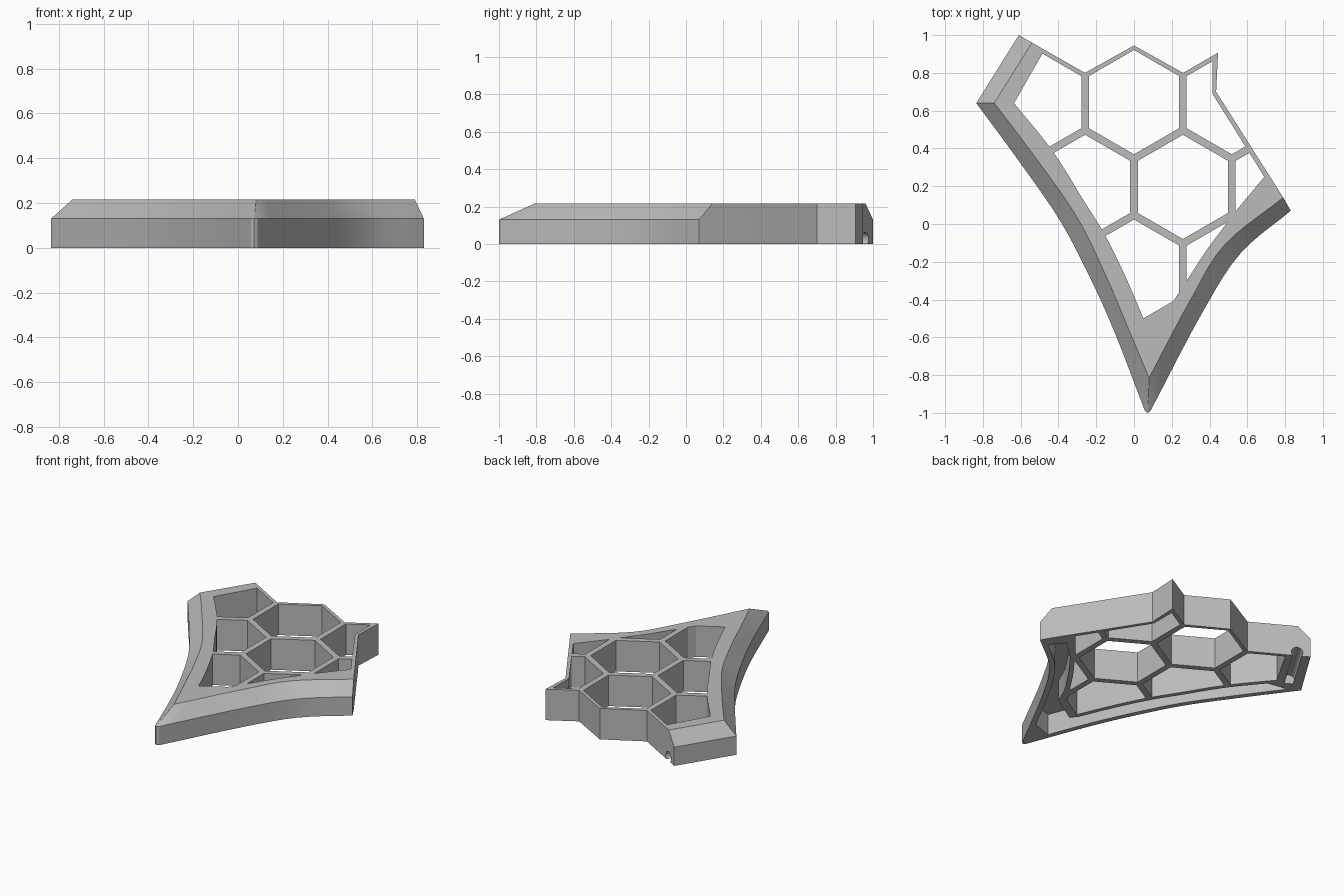
import bpy, bmesh, math
from mathutils import Vector, Matrix

cube = bpy.data.objects.get("Cube")
if cube:
    bpy.data.objects.remove(cube, do_unlink=True)

HEIGHT, SHOULDER = 0.215, 0.13
PITCH, BAR = 0.518, 0.04


def smooth_path(points, steps=5):
    """Catmull-Rom samples through 2D points."""
    p = [Vector(q) for q in points]
    p = [2 * p[0] - p[1]] + p + [2 * p[-1] - p[-2]]
    out = []
    for a, b, c, d in zip(p, p[1:], p[2:], p[3:]):
        for i in range(steps):
            t = i / steps
            out.append(0.5 * (2 * b + (c - a) * t + (2 * a - 5 * b + 4 * c - d) * t ** 2
                              + (3 * b - a - 3 * c + d) * t ** 3))
    return out + [p[-2]]


def offset_path(path, dist):
    """Shift a path to its left side."""
    out = []
    for i, q in enumerate(path):
        t = (path[min(i + 1, len(path) - 1)] - path[max(i - 1, 0)]).normalized()
        out.append(q + Vector((-t.y, t.x)) * dist)
    return out


def loft(name, outlines, heights):
    """Closed solid through stacked outlines with equal point counts."""
    bm = bmesh.new()
    rings = [[bm.verts.new((q[0], q[1], z)) for q in o] for o, z in zip(outlines, heights)]
    n = len(rings[0])
    for lo, hi in zip(rings, rings[1:]):
        for i in range(n):
            j = (i + 1) % n
            bm.faces.new((lo[i], lo[j], hi[j], hi[i]))
    bm.faces.new(rings[0][::-1])
    bm.faces.new(rings[-1])
    bmesh.ops.remove_doubles(bm, verts=bm.verts, dist=0.0005)
    bmesh.ops.recalc_face_normals(bm, faces=bm.faces)
    return finish(name, bm)


def finish(name, bm):
    mesh = bpy.data.meshes.new(name)
    bm.to_mesh(mesh)
    bm.free()
    obj = bpy.data.objects.new(name, mesh)
    bpy.context.collection.objects.link(obj)
    return obj


def boolean(target, cutter, operation):
    mod = target.modifiers.new("cut", 'BOOLEAN')
    mod.operation, mod.object, mod.solver = operation, cutter, 'EXACT'
    bpy.context.view_layer.objects.active = target
    bpy.ops.object.modifier_apply(modifier=mod.name)
    bpy.data.objects.remove(cutter, do_unlink=True)


# Outer curves of the two arms, at the shoulder and on the top face
left_low = smooth_path([(-.835, .64), (-.6, .32), (-.39, .015), (-.23, -.29), (-.1, -.58), (.058, -.99)])
left_top = smooth_path([(-.74, .64), (-.55, .39), (-.31, .05), (-.155, -.26), (-.04, -.53), (.078, -.81)])
right_low = smooth_path([(.087, -.99), (.35, -.49), (.56, -.16), (.83, .07)])
right_top = smooth_path([(.082, -.81), (.3, -.4), (.48, -.11), (.79, .14)])

# Straight broken edge at the back, following the honeycomb
back = [(.79, .14), (.435, .7), (.445, .907), (.26, .8), (0, .945), (-.26, .8), (-.54, .96)]
low = left_low + [(.072, -1)] + right_low + back + [(-.61, 1)]
top = left_top + [(.08, -.811)] + right_top + back + [(-.54, .96)]
frame = loft("honeycomb_frame", [low, low, top], [0, SHOULDER, HEIGHT])

# Hexagonal openings, limited by the inner line of the arms
row = PITCH * math.sqrt(3) / 2
cells = [(-1, 0), (0, 0), (1, 0), (-.5, 1), (.5, 1), (1.5, 1), (0, 2), (1, 2)]
bm = bmesh.new()
for cx, cy in cells:
    place = Matrix.Translation((cx * PITCH, .645 - cy * row, HEIGHT / 2))
    bmesh.ops.create_cone(bm, cap_ends=True, segments=6, depth=.6,
                          radius1=(PITCH - BAR) / math.sqrt(3),
                          radius2=(PITCH - BAR) / math.sqrt(3), matrix=place)
openings = finish("opening_cutter", bm)
xs = [v.co.x for v in openings.data.vertices]
inner_left = smooth_path([(-.635, .64), (-.43, .385), (-.27, .13), (-.15, -.065), (-.04, -.29), (.05, -.5)])
inner_right = smooth_path([(.285, -.29), (.38, -.145), (.48, -.01), (.54, .07)])
region = inner_left + [(.06, -.53), (.2, -.42), (.24, -.36)] + inner_right + [
    (.69, .25), (.415, .69), (.415, 1.05), (-.4, 1.05)]
boolean(openings, loft("region_cutter", [region, region], [-.1, .4]), 'INTERSECT')
boolean(frame, openings, 'DIFFERENCE')

# Hollow underside of both arms, leaving a thin outer wall
wall = [q for q in offset_path(left_low, .035)[1:] if q.y > -.86]
wall += [q for q in offset_path(right_low, .035)[:-1] if q.y > -.86]
groove = wall + [(.68, .15), (.565, .04)]
groove += offset_path(inner_right, -.03)[-2::-1] + [(.25, -.44), (.06, -.56)]
groove += offset_path(inner_left, -.03)[:0:-1]
boolean(frame, loft("groove_cutter", [groove, groove], [-.1, .145]), 'DIFFERENCE')

# Round cable channel under the end wall
start, end = Vector((-.51, 1.0, .025)), Vector((-.72, .655, .025))
bm = bmesh.new()
turn = (end - start).to_track_quat('Z', 'Y').to_matrix().to_4x4()
bmesh.ops.create_cone(bm, cap_ends=True, segments=24, radius1=.037, radius2=.037,
                      depth=(end - start).length, matrix=Matrix.Translation((start + end) / 2) @ turn)
boolean(frame, finish("channel_cutter", bm), 'DIFFERENCE')

# Single grey finish
grey = bpy.data.materials.new("plain_grey")
grey.use_nodes = True
colour = (.5, .5, .5, 1)
grey.diffuse_color = colour
grey.node_tree.nodes["Principled BSDF"].inputs["Base Color"].default_value = colour
frame.data.materials.clear()
frame.data.materials.append(grey)
for poly in frame.data.polygons:
    poly.material_index = 0

bpy.ops.object.select_all(action='DESELECT')
frame.select_set(True)
bpy.context.view_layer.objects.active = frame
bpy.ops.object.shade_smooth_by_angle(angle=math.radians(25))
